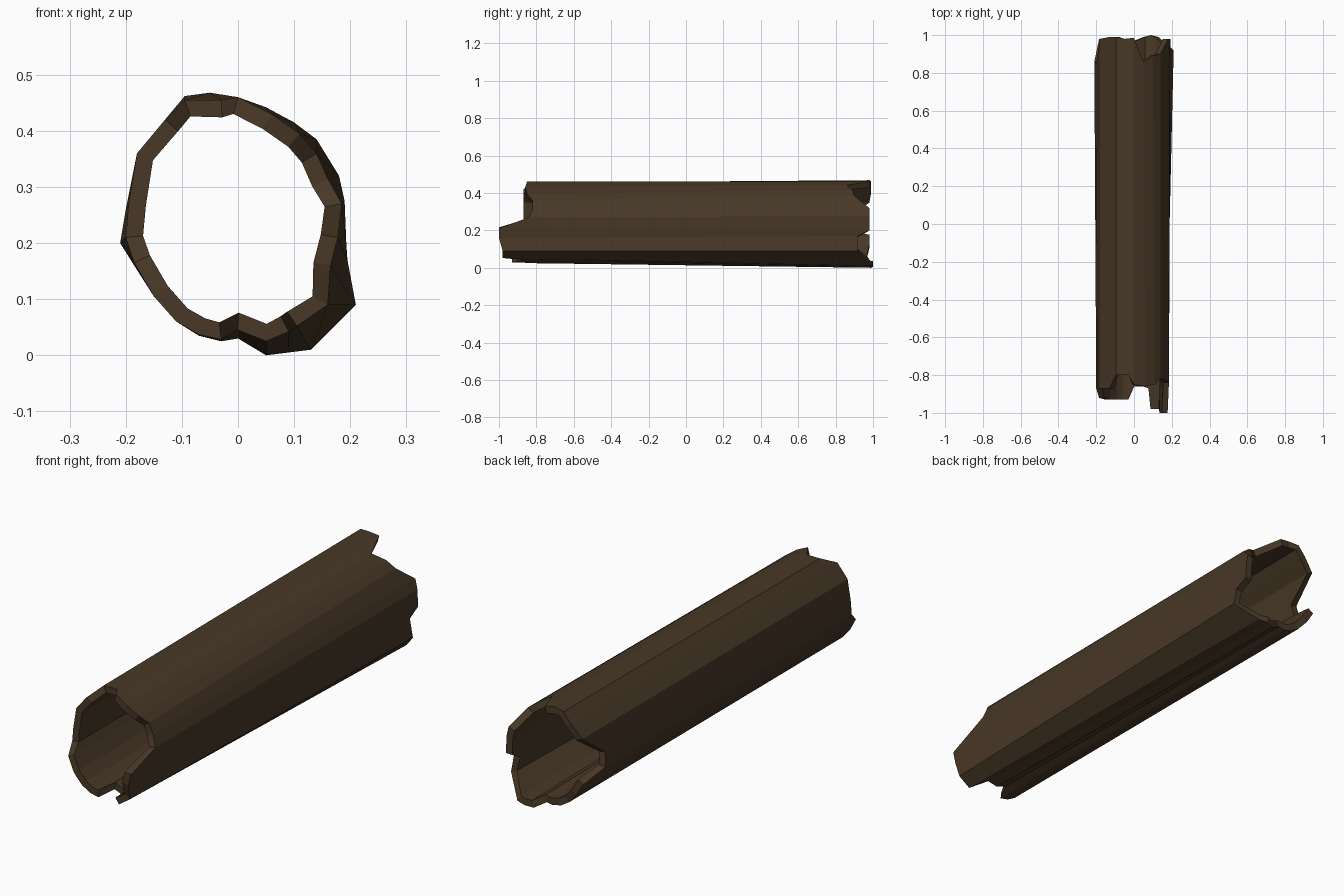
import bpy, bmesh
from mathutils import Vector

if "Cube" in bpy.data.objects:
    bpy.data.objects.remove(bpy.data.objects["Cube"])

# Bark ridges, clockwise from the top: front x, front z, back x, back z, front y, back y
RIDGES = [
    (-.03, .455, -.05, .468, -.80, .98),
    (.00, .460, .00, .460, -.85, .985),
    (.06, .430, .05, .442, -.86, .86),
    (.11, .395, .10, .415, -.85, .89),
    (.14, .360, .14, .385, -.82, .90),
    (.16, .315, .18, .320, -.82, .98),
    (.185, .27, .19, .275, -.84, .98),
    (.178, .21, .193, .20, -1.0, .98),
    (.165, .16, .195, .17, -1.0, .92),
    (.16, .09, .21, .09, -.98, .92),
    (.105, .052, .13, .01, -.98, .99),
    (.09, .042, .09, .005, -.87, 1.0),
    (.05, .025, .05, .00, -.86, .99),
    (.00, .045, .00, .03, -.86, .97),
    (-.03, .028, -.03, .025, -.93, .97),
    (-.07, .037, -.07, .035, -.93, .97),
    (-.11, .060, -.11, .060, -.93, .97),
    (-.15, .105, -.15, .105, -.93, .98),
    (-.185, .165, -.185, .16, -.92, .98),
    (-.20, .21, -.21, .20, -.87, .86),
    (-.195, .27, -.20, .26, -.87, .85),
    (-.18, .36, -.18, .36, -.87, .98),
    (-.13, .42, -.13, .42, -.87, .99),
    (-.095, .455, -.095, .462, -.80, .99),
]
WALL = 0.031
N = len(RIDGES)


def inset(points, d):
    """Move a clockwise outline inwards by d."""
    out = []
    for i, p in enumerate(points):
        t = (points[(i + 1) % N] - points[i - 1]).normalized()
        out.append(p + Vector((t.y, -t.x)) * d)
    return out


def ring(bm, points, ys):
    return [bm.verts.new((p.x, y, p.y)) for p, y in zip(points, ys)]


def bridge(bm, a, b):
    for i in range(N):
        j = (i + 1) % N
        bm.faces.new((a[i], a[j], b[j], b[i]))


# Hollow log: outer skin, broken rims and inner skin
front = [Vector((r[0], r[1])) for r in RIDGES]
back = [Vector((r[2], r[3])) for r in RIDGES]
yf = [r[4] for r in RIDGES]
yb = [r[5] for r in RIDGES]
bm = bmesh.new()
loops = [ring(bm, front, yf), ring(bm, back, yb),
         ring(bm, inset(back, WALL), yb), ring(bm, inset(front, WALL), yf)]
for i in range(4):
    bridge(bm, loops[i], loops[(i + 1) % 4])
bmesh.ops.recalc_face_normals(bm, faces=bm.faces)
mesh = bpy.data.meshes.new("hollow_log")
bm.to_mesh(mesh)
bm.free()
log = bpy.data.objects.new("hollow_log", mesh)
bpy.context.collection.objects.link(log)

# Dark brown bark
bark = bpy.data.materials.new("bark")
bark.diffuse_color = (0.065, 0.04, 0.02, 1)
bark.use_nodes = True
bark.node_tree.nodes["Principled BSDF"].inputs["Base Color"].default_value = bark.diffuse_color
mesh.materials.append(bark)
